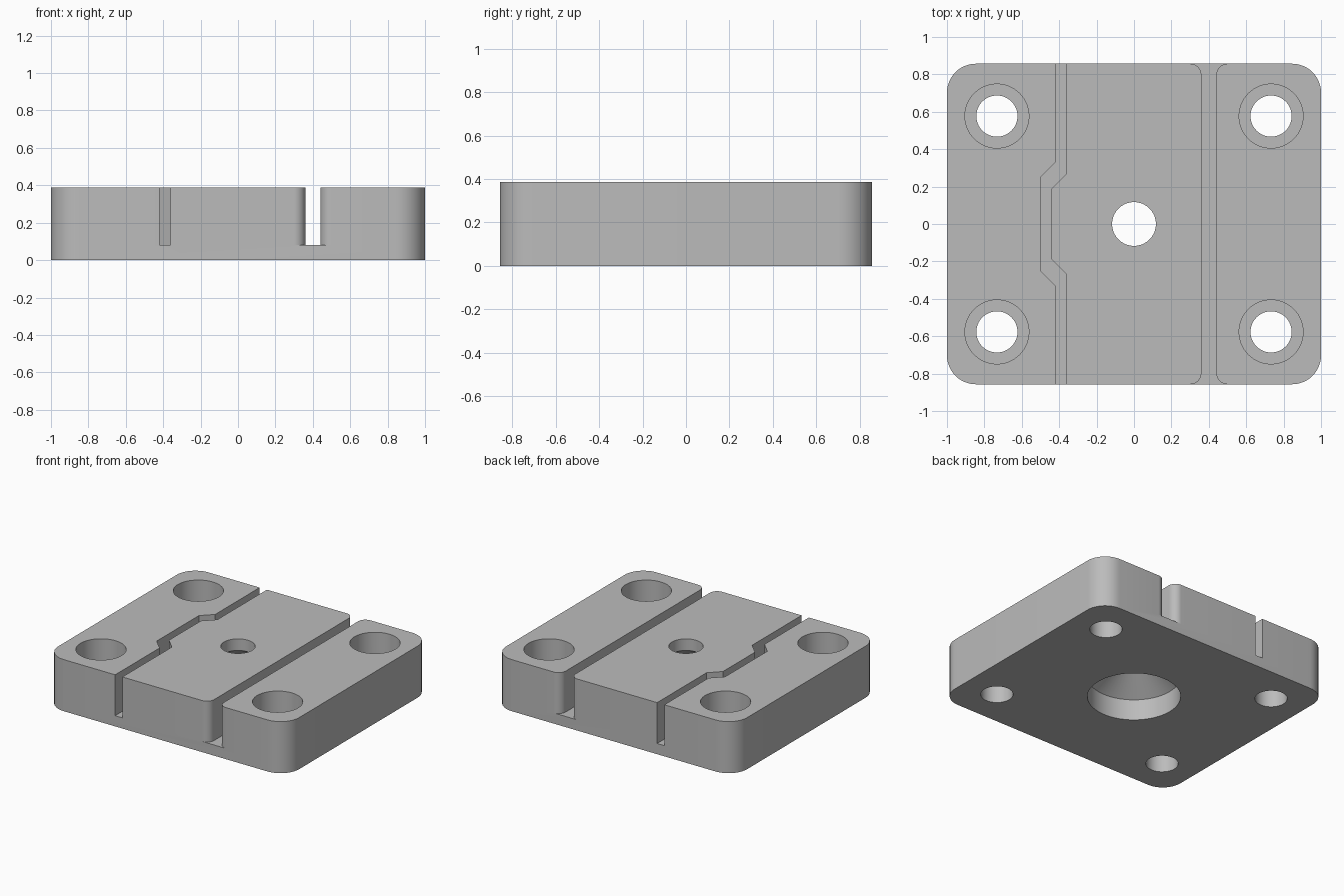
import bpy, bmesh
from math import sin, cos, pi, radians

cube = bpy.data.objects.get("Cube")
if cube:
    bpy.data.objects.remove(cube, do_unlink=True)

W, D, H = 1.0, 0.857, 0.387      # half width, half depth, height
FLOOR = 0.08                     # slot floor height
SEAT = 0.157                     # height of the bore shoulders

grey = bpy.data.materials.new("machined grey")
grey.use_nodes = True
color = (0.5, 0.5, 0.5, 1)
grey.diffuse_color = color
grey.node_tree.nodes["Principled BSDF"].inputs["Base Color"].default_value = color


def make_object(name, bm):
    bmesh.ops.recalc_face_normals(bm, faces=bm.faces)
    mesh = bpy.data.meshes.new(name)
    bm.to_mesh(mesh)
    bm.free()
    mesh.materials.append(grey)
    obj = bpy.data.objects.new(name, mesh)
    bpy.context.collection.objects.link(obj)
    return obj


def prism(name, outline, z0, z1):
    bm = bmesh.new()
    face = bm.faces.new([bm.verts.new((x, y, z0)) for x, y in outline])
    top = bmesh.ops.extrude_face_region(bm, geom=[face])["geom"]
    verts = [v for v in top if isinstance(v, bmesh.types.BMVert)]
    bmesh.ops.translate(bm, verts=verts, vec=(0, 0, z1 - z0))
    return make_object(name, bm)


def lathe(name, profile, x, y, n=64):
    """Closed solid of revolution from (radius, z) pairs."""
    bm = bmesh.new()
    rings = [[bm.verts.new((x + r * cos(2 * pi * i / n), y + r * sin(2 * pi * i / n), z))
              for i in range(n)] for r, z in profile]
    for a, b in zip(rings, rings[1:]):
        for i in range(n):
            j = (i + 1) % n
            bm.faces.new((a[i], a[j], b[j], b[i]))
    bm.faces.new(rings[0])
    bm.faces.new(rings[-1])
    return make_object(name, bm)


def arc(cx, cy, r, start, end, n=12):
    return [(cx + r * cos(radians(start + (end - start) * i / n)),
             cy + r * sin(radians(start + (end - start) * i / n))) for i in range(n + 1)]


# Block with rounded vertical corners
R = 0.155
outline = []
for sx, sy, a in ((1, 1, 0), (-1, 1, 90), (-1, -1, 180), (1, -1, 270)):
    outline += arc(sx * (W - R), sy * (D - R), R, a, a + 90)
block = prism("clamp_block", outline, 0, H)

# Narrow slot that steps sideways around the middle
OUT = D + 0.1
left_edge = [(-0.42, OUT), (-0.42, 0.33), (-0.5, 0.25),
             (-0.5, -0.25), (-0.42, -0.33), (-0.42, -OUT)]
right_edge = [(-0.36, OUT), (-0.36, 0.27), (-0.44, 0.19),
              (-0.44, -0.19), (-0.36, -0.27), (-0.36, -OUT)]
cutters = [prism("stepped_slot_cutter", left_edge + right_edge[::-1], FLOOR, H + 0.1)]

# Wide slot whose ends flare out in rounded corners
F, MID, HALF = 0.06, 0.4, 0.04
flare = [(MID + HALF + F, OUT)] + arc(MID + HALF + F, D - F, F, 90, 180)
right_side = flare + [(x, -y) for x, y in reversed(flare)]
left_side = [(2 * MID - x, y) for x, y in reversed(right_side)]
cutters.append(prism("flared_slot_cutter", right_side + left_side, FLOOR, H + 0.1))

# Counterbored screw holes in the corners
for x in (-0.733, 0.733):
    for y in (-0.577, 0.577):
        cutters.append(lathe("screw_hole_cutter",
                             [(0.11, -0.1), (0.11, SEAT), (0.171, SEAT), (0.171, H + 0.1)], x, y))

# Central bore, wide below and coned in to a small hole above
cutters.append(lathe("central_bore_cutter",
                     [(0.317, -0.1), (0.317, SEAT), (0.117, 0.3), (0.117, H + 0.1)], 0, 0))

# Cut the block
bpy.ops.object.select_all(action="DESELECT")
block.select_set(True)
bpy.context.view_layer.objects.active = block
for cutter in cutters:
    cutter.hide_render = True
    mod = block.modifiers.new("cut", "BOOLEAN")
    mod.operation = "DIFFERENCE"
    mod.solver = "EXACT"
    mod.object = cutter
    bpy.ops.object.modifier_apply(modifier=mod.name)
    bpy.data.objects.remove(cutter, do_unlink=True)

bpy.ops.object.shade_smooth_by_angle(angle=radians(25))
